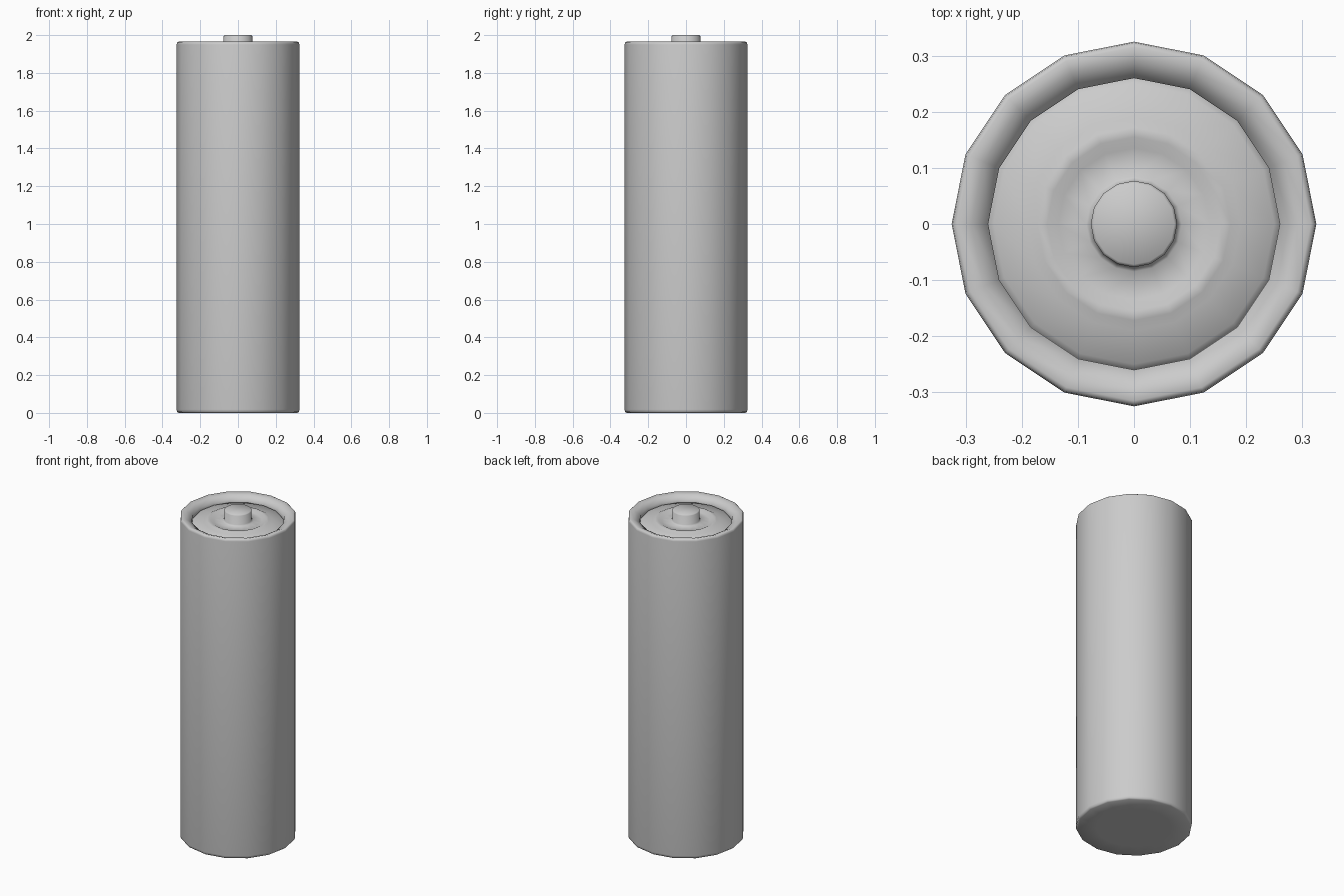
import bpy, bmesh, math

if "Cube" in bpy.data.objects:
    bpy.data.objects.remove(bpy.data.objects["Cube"])

SIDES = 16


def lathe(name, profile, cap_start=False, cap_end=False):
    """Revolve (radius, z) points, listed bottom centre -> outside -> top centre."""
    bm = bmesh.new()
    rings = []
    for r, z in profile:
        rings.append([bm.verts.new((r * math.cos(a), r * math.sin(a), z))
                      for a in (2 * math.pi * k / SIDES for k in range(SIDES))])
    for lo, hi in zip(rings, rings[1:]):
        for j in range(SIDES):
            k = (j + 1) % SIDES
            bm.faces.new((lo[j], lo[k], hi[k], hi[j]))
    if cap_start:
        bm.faces.new(rings[0][::-1])
    if cap_end:
        bm.faces.new(rings[-1])
    for f in bm.faces:
        f.smooth = True
    mesh = bpy.data.meshes.new(name)
    bm.to_mesh(mesh)
    bm.free()
    obj = bpy.data.objects.new(name, mesh)
    bpy.context.collection.objects.link(obj)
    return obj


# Outer can: flat base, softened edges, rim sloping into the recess
lathe("casing", [
    (0.21, 0.0), (0.315, 0.0), (0.323, 0.006), (0.325, 0.018),
    (0.325, 1.95), (0.323, 1.96), (0.315, 1.965), (0.29, 1.958),
    (0.26, 1.94), (0.26, 1.915),
], cap_start=True)

# Recessed end plate with a shallow ring ridge and the contact button
lathe("terminal_cap", [
    (0.26, 1.915), (0.25, 1.927), (0.19, 1.93), (0.172, 1.94),
    (0.155, 1.94), (0.135, 1.93), (0.085, 1.932), (0.077, 1.94),
    (0.077, 1.995), (0.072, 2.0),
], cap_end=True)
